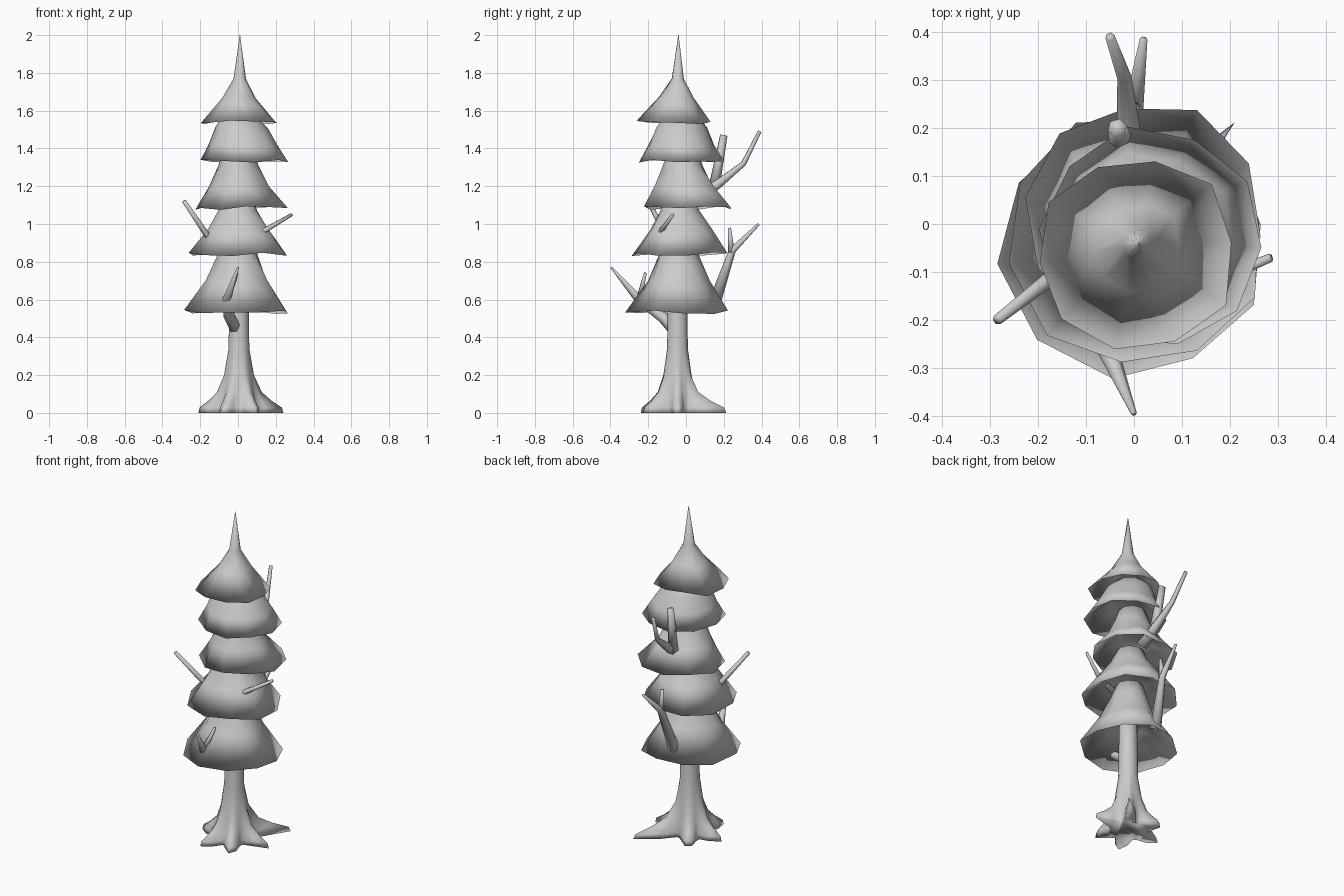
import bpy, bmesh, math, random
from mathutils import Vector

if "Cube" in bpy.data.objects:
    bpy.data.objects.remove(bpy.data.objects["Cube"])

random.seed(4)


def finish(bm, name):
    bmesh.ops.recalc_face_normals(bm, faces=bm.faces)
    me = bpy.data.meshes.new(name)
    bm.to_mesh(me)
    bm.free()
    me.shade_smooth()  # fully soft, also across the rims
    ob = bpy.data.objects.new(name, me)
    bpy.context.collection.objects.link(ob)
    return ob


def loft(name, rings):
    """Skin a list of equal-length point rings and cap both ends."""
    bm = bmesh.new()
    vs = [[bm.verts.new(p) for p in ring] for ring in rings]
    n = len(vs[0])
    for a, b in zip(vs, vs[1:]):
        for i in range(n):
            j = (i + 1) % n
            bm.faces.new((a[i], a[j], b[j], b[i]))
    bm.faces.new(vs[0][::-1])
    bm.faces.new(vs[-1])
    return finish(bm, name)


def tier(name, top, rim, profile, hollow, sides=10):
    """Flared foliage skirt; profile = (z, radius) from top to rim."""
    phase = random.random()
    wob = [random.uniform(-1, 1) for _ in range(sides)]
    r0 = profile[0][1]
    z1, r1 = profile[-1]
    # underside rises back up inside the skirt
    pts = profile + [(z1 + hollow, r1 * 0.38)]
    rings = []
    for k, (z, r) in enumerate(pts):
        t = (r - r0) / (r1 - r0) if k < len(profile) else 1
        c = Vector(top).lerp(Vector(rim), max(0, min(1, t)))
        ring = []
        for i in range(sides):
            a = 2 * math.pi * (i + phase) / sides
            lump = 0.07 * math.sin(math.pi * t) * wob[(i * 7 + k) % sides] if k < len(profile) else 0
            rr = r * (1 + 0.06 * t * wob[i] + lump)
            ring.append((c.x + rr * math.cos(a), c.y + rr * math.sin(a),
                         z + 0.012 * t * wob[(i * 3) % sides]))
        rings.append(ring)
    return loft(name, rings)


def limb(name, path, radii, sides=6):
    """Tapered tube along a path."""
    p = [Vector(q) for q in path]
    rings = []
    for i, c in enumerate(p):
        d = (p[min(i + 1, len(p) - 1)] - p[max(i - 1, 0)]).normalized()
        u = d.cross(Vector((0, 0, 1))).normalized()
        w = u.cross(d)
        rings.append([c + radii[i] * (u * math.cos(a) + w * math.sin(a))
                      for a in (2 * math.pi * k / sides for k in range(sides))])
    return loft(name, rings)


# Foliage tiers, bottom to top
tier("foliage_1", (0, -0.04), (0.003, -0.04),
     [(0.92, 0.08), (0.84, 0.105), (0.70, 0.163), (0.535, 0.277)], 0.14)
tier("foliage_2", (0.0, -0.035), (0.01, -0.035),
     [(1.14, 0.08), (1.07, 0.105), (0.97, 0.17), (0.84, 0.265)], 0.12)
tier("foliage_3", (0, -0.02), (0.015, 0.015),
     [(1.39, 0.08), (1.31, 0.105), (1.20, 0.155), (1.085, 0.24)], 0.11)
tier("foliage_4", (0.005, -0.025), (0.04, -0.03),
     [(1.57, 0.09), (1.51, 0.135), (1.42, 0.175), (1.33, 0.228)], 0.1)
tier("foliage_top", (0.01, -0.04), (0.003, -0.06),
     [(2.0, 0.001), (1.77, 0.033), (1.67, 0.092), (1.54, 0.206)], 0.1)

# Trunk with roots spreading as lobes: (angle in degrees, reach, half width)
roots = [(54, 0.25, 0.17), (181, 0.12, 0.3), (244, 0.12, 0.3),
         (299, 0.11, 0.28), (0, 0.14, 0.2), (122, 0.1, 0.3)]
# height, base radius, share of root reach
levels = [(0, 0.095, 1.0), (0.028, 0.095, 0.95), (0.065, 0.095, 0.55), (0.11, 0.09, 0.22),
          (0.2, 0.074, 0.04), (0.34, 0.055, 0), (0.55, 0.052, 0), (0.78, 0.05, 0)]
sides = 28
rings = []
for z, r, share in levels:
    ring = []
    for k in range(sides):
        a = 2 * math.pi * k / sides
        reach = 0
        for deg, length, width in roots:
            d = (a - math.radians(deg) + math.pi) % (2 * math.pi) - math.pi
            reach = max(reach, length * math.exp(-(d / width) ** 2))
        rr = r + share * reach
        ring.append((0.005 + rr * math.cos(a), -0.045 + rr * math.sin(a), z))
    rings.append(ring)
loft("trunk", rings)

# Bare branches: path and radii
branches = {
    "front_branch": ([(0.0, -0.05, 0.43), (-0.045, -0.12, 0.505), (-0.06, -0.25, 0.6), (0.0, -0.395, 0.77)],
                     [0.035, 0.032, 0.024, 0.006]),
    "front_twig": ([(-0.06, -0.25, 0.6), (-0.005, -0.215, 0.74)], [0.018, 0.008]),
    "left_branch": ([(-0.1, -0.06, 0.86), (-0.17, -0.11, 0.95), (-0.285, -0.2, 1.12)], [0.02, 0.016, 0.011]),
    "right_branch": ([(0.04, -0.13, 0.92), (0.14, -0.13, 0.965), (0.285, -0.07, 1.05)], [0.018, 0.015, 0.009]),
    "back_lower_branch": ([(-0.03, 0.15, 0.58), (0.0, 0.245, 0.86), (0.02, 0.385, 1.0)], [0.034, 0.02, 0.008]),
    "back_lower_twig": ([(0.0, 0.24, 0.85), (0.0, 0.23, 0.98)], [0.02, 0.01]),
    "back_upper_branch": ([(0.0, 0.07, 1.14), (-0.01, 0.18, 1.22), (-0.02, 0.305, 1.32), (-0.05, 0.39, 1.49)],
                          [0.035, 0.026, 0.015, 0.01]),
    "back_upper_twig": ([(-0.02, 0.15, 1.2), (-0.035, 0.2, 1.47)], [0.03, 0.02]),
}
for name, (path, radii) in branches.items():
    limb(name, path, radii)
